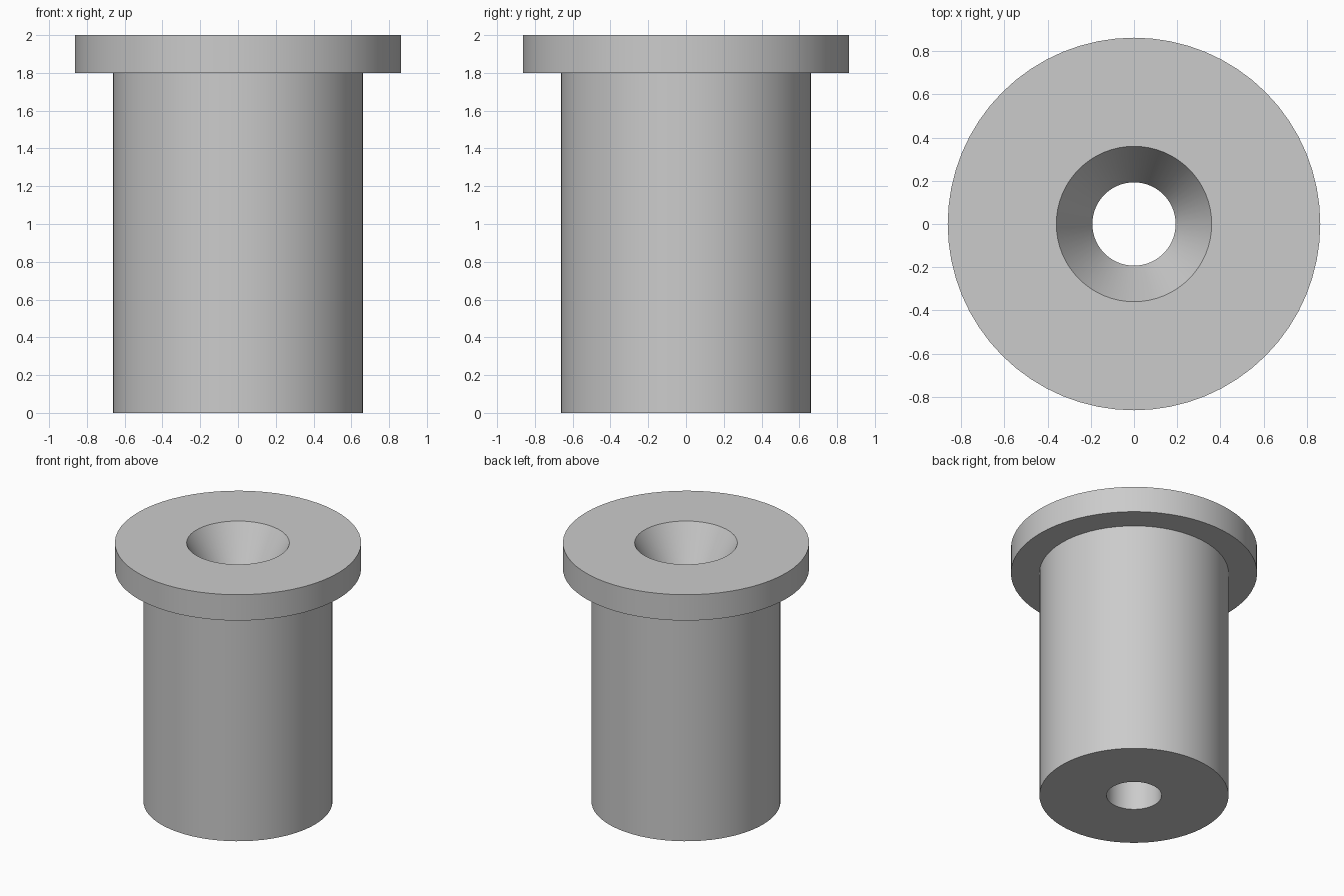
import bpy
import bmesh
import math

cube = bpy.data.objects.get("Cube")
if cube:
    bpy.data.objects.remove(cube, do_unlink=True)

SEGMENTS = 64

# Plain grey metal
grey = bpy.data.materials.new("plain_grey")
colour = (0.6, 0.6, 0.6, 1.0)
grey.use_nodes = True
grey.diffuse_color = colour
grey.node_tree.nodes["Principled BSDF"].inputs["Base Color"].default_value = colour


def lathe(name, profile, material):
    """Revolve a closed (radius, height) profile around the z axis."""
    bm = bmesh.new()
    verts = [bm.verts.new((r, 0, z)) for r, z in profile]
    edges = [bm.edges.new((a, b)) for a, b in zip(verts, verts[1:] + verts[:1])]
    bmesh.ops.spin(bm, geom=verts + edges, cent=(0, 0, 0), axis=(0, 0, 1),
                   angle=math.tau, steps=SEGMENTS, use_merge=True)
    bmesh.ops.remove_doubles(bm, verts=bm.verts, dist=0.0001)
    bmesh.ops.recalc_face_normals(bm, faces=bm.faces)
    mesh = bpy.data.meshes.new(name)
    bm.to_mesh(mesh)
    bm.free()
    mesh.materials.append(material)
    obj = bpy.data.objects.new(name, mesh)
    bpy.context.collection.objects.link(obj)
    bpy.ops.object.select_all(action="DESELECT")
    obj.select_set(True)
    bpy.context.view_layer.objects.active = obj
    bpy.ops.object.shade_smooth_by_angle(angle=math.radians(28))
    return obj


# Flanged bushing: straight bore, flared mouth, top flange and barrel
lathe("flanged_bushing", [
    (0.193, 0.0), (0.193, 1.7),     # bore
    (0.36, 2.0),                    # flared mouth
    (0.863, 2.0), (0.863, 1.8),     # flange
    (0.663, 1.8), (0.663, 0.0),     # barrel
], grey)
